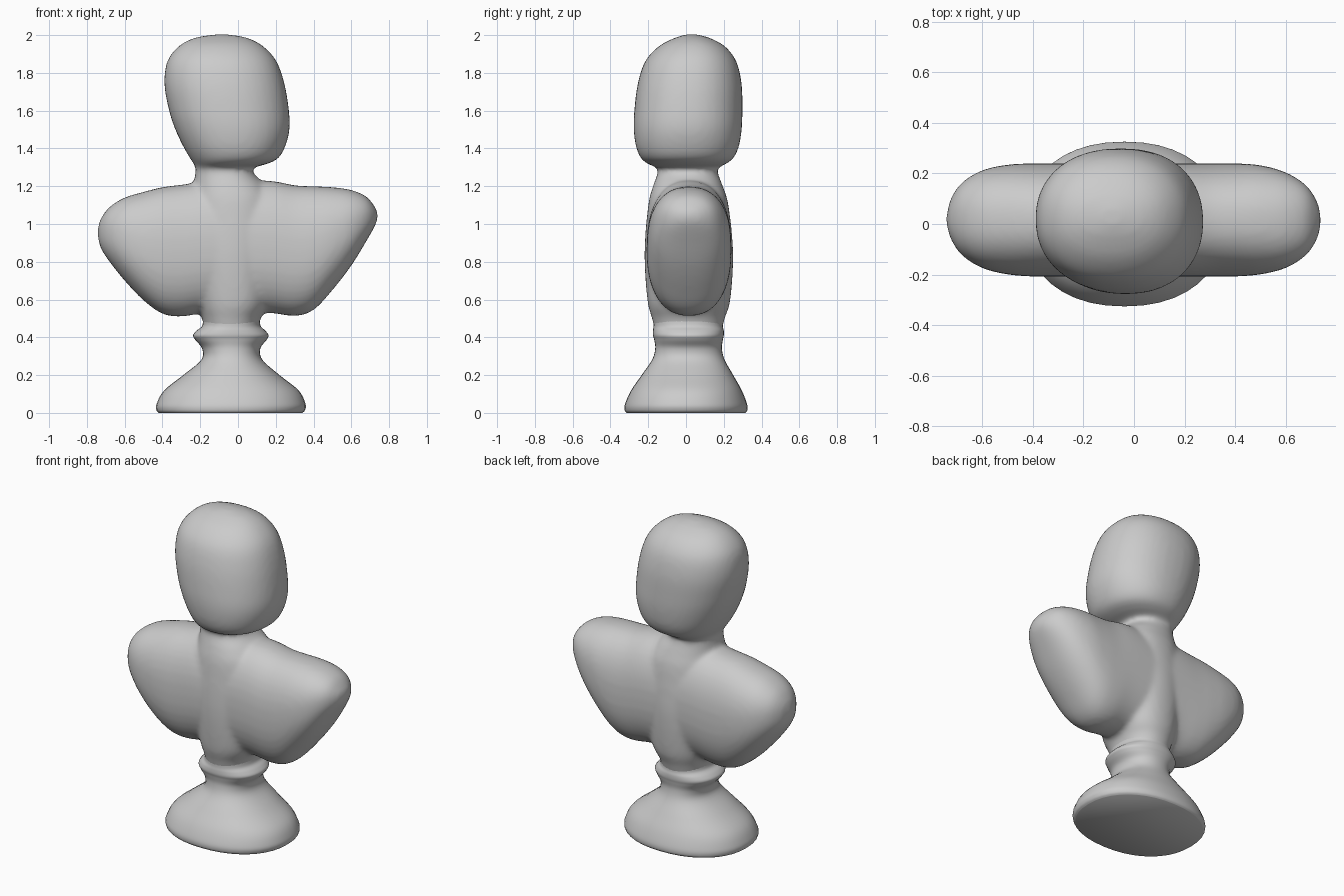
import bpy, bmesh, math

SEG = 40


def spline(rows, steps=5):
    # Catmull-Rom through the section rows
    out = []
    for i in range(len(rows) - 1):
        p0, p1 = rows[max(i - 1, 0)], rows[i]
        p2, p3 = rows[i + 1], rows[min(i + 2, len(rows) - 1)]
        for s in range(steps):
            t = s / steps
            out.append([0.5 * (2*b + (c - a)*t + (2*a - 5*b + 4*c - d)*t*t
                               + (3*b - a - 3*c + d)*t**3)
                        for a, b, c, d in zip(p0, p1, p2, p3)])
    return out + [list(rows[-1])]


def loft(bm, rows, axis, power=2.2):
    # rows: (position, a_min, a_max, b_min, b_max); axis z -> a=x b=y, axis x -> a=y b=z
    rings = []
    for p, a0, a1, b0, b1 in spline(rows):
        ring = []
        for k in range(SEG):
            th = 2 * math.pi * k / SEG
            c, s = math.cos(th), math.sin(th)
            u = (a0 + a1)/2 + (a1 - a0)/2 * math.copysign(abs(c)**(2/power), c)
            v = (b0 + b1)/2 + (b1 - b0)/2 * math.copysign(abs(s)**(2/power), s)
            ring.append(bm.verts.new((u, v, p) if axis == 'z' else (p, u, v)))
        rings.append(ring)
    for r, q in zip(rings, rings[1:]):
        for k in range(SEG):
            j = (k + 1) % SEG
            bm.faces.new((r[k], r[j], q[j], q[k]))
    bm.faces.new(rings[0][::-1])
    bm.faces.new(rings[-1])


def finish(bm, name):
    bmesh.ops.recalc_face_normals(bm, faces=bm.faces)
    me = bpy.data.meshes.new(name)
    bm.to_mesh(me)
    bm.free()
    for f in me.polygons:
        f.use_smooth = True
    ob = bpy.data.objects.new(name, me)
    bpy.context.collection.objects.link(ob)
    return ob


# Turned plinth with a collar ring
bm = bmesh.new()
loft(bm, [(0.0, -0.42, 0.34, -0.315, 0.315),
          (0.015, -0.432, 0.355, -0.325, 0.325),
          (0.05, -0.43, 0.357, -0.322, 0.322),
          (0.12, -0.39, 0.32, -0.29, 0.295),
          (0.20, -0.29, 0.22, -0.235, 0.25),
          (0.28, -0.195, 0.13, -0.18, 0.205),
          (0.34, -0.19, 0.118, -0.163, 0.19),
          (0.385, -0.225, 0.15, -0.168, 0.195),
          (0.41, -0.238, 0.162, -0.175, 0.2),
          (0.435, -0.22, 0.145, -0.175, 0.2),
          (0.46, -0.19, 0.12, -0.172, 0.195),
          (0.50, -0.185, 0.115, -0.172, 0.195)], 'z')
plinth = finish(bm, "plinth")
bpy.context.view_layer.objects.active = plinth
plinth.select_set(True)
bpy.ops.object.shade_smooth_by_angle(angle=math.radians(60))

# Bust: torso column, neck and leaning head
bm = bmesh.new()
loft(bm, [(0.42, -0.175, 0.105, -0.16, 0.185),
          (0.50, -0.19, 0.12, -0.18, 0.205),
          (0.60, -0.22, 0.17, -0.205, 0.235),
          (0.85, -0.25, 0.2, -0.22, 0.25),
          (1.10, -0.25, 0.2, -0.2, 0.225),
          (1.20, -0.235, 0.15, -0.175, 0.195),
          (1.26, -0.227, 0.09, -0.153, 0.172),
          (1.295, -0.225, 0.08, -0.152, 0.17),
          (1.32, -0.235, 0.16, -0.205, 0.215),
          (1.35, -0.255, 0.215, -0.24, 0.252),
          (1.41, -0.29, 0.25, -0.265, 0.28),
          (1.50, -0.332, 0.273, -0.277, 0.295),
          (1.60, -0.365, 0.27, -0.274, 0.299),
          (1.74, -0.39, 0.247, -0.256, 0.295),
          (1.86, -0.375, 0.205, -0.217, 0.267),
          (1.94, -0.315, 0.135, -0.145, 0.207),
          (1.985, -0.23, 0.05, -0.06, 0.125),
          (2.003, -0.12, -0.05, 0.0, 0.06)], 'z')

# Tilted shoulders running left to right
loft(bm, [(-0.742, 0.0, 0.03, 0.93, 0.98),
          (-0.725, -0.06, 0.1, 0.87, 1.03),
          (-0.68, -0.125, 0.165, 0.80, 1.09),
          (-0.60, -0.175, 0.213, 0.70, 1.14),
          (-0.50, -0.2, 0.235, 0.595, 1.17),
          (-0.40, -0.208, 0.24, 0.525, 1.195),
          (-0.30, -0.208, 0.24, 0.51, 1.208),
          (-0.15, -0.208, 0.24, 0.53, 1.225),
          (0.15, -0.208, 0.24, 0.53, 1.23),
          (0.30, -0.208, 0.24, 0.513, 1.205),
          (0.40, -0.208, 0.24, 0.545, 1.20),
          (0.50, -0.2, 0.233, 0.65, 1.195),
          (0.60, -0.175, 0.205, 0.78, 1.18),
          (0.68, -0.125, 0.155, 0.91, 1.145),
          (0.725, -0.06, 0.09, 0.99, 1.09),
          (0.74, 0.0, 0.03, 1.03, 1.06)], 'x', 2.3)
bust = finish(bm, "bust")

# Melt the volumes together into one soft skin
mod = bust.modifiers.new("blend", 'REMESH')
mod.mode = 'VOXEL'
mod.voxel_size = 0.014
mod.use_smooth_shade = True
sm = bust.modifiers.new("soften", 'SMOOTH')
sm.factor = 0.5
sm.iterations = 10
